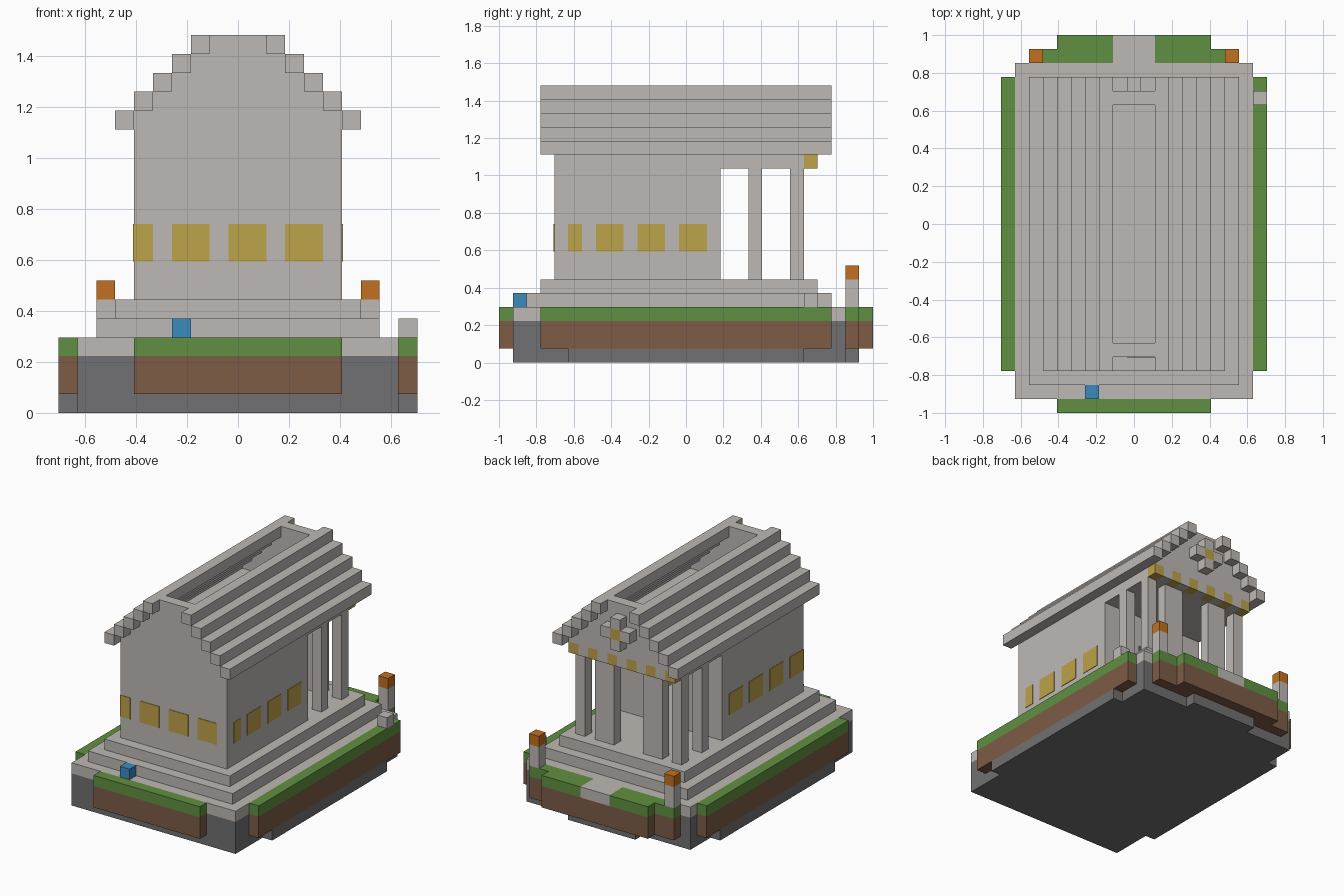
import bpy
import bmesh
from mathutils import Vector

U = 2 / 27                      # one block
CX, CY = 9.5, 13.5              # centre of the block grid

cube = bpy.data.objects.get("Cube")
if cube:
    bpy.data.objects.remove(cube)


def material(name, r, g, b):
    m = bpy.data.materials.new(name)
    m.use_nodes = True
    m.diffuse_color = (r, g, b, 1)
    m.node_tree.nodes["Principled BSDF"].inputs["Base Color"].default_value = (r, g, b, 1)
    return m


pale_stone = material("pale_stone", 0.51, 0.485, 0.46)
dark_stone = material("dark_stone", 0.165, 0.163, 0.168)
grass = material("grass", 0.117, 0.28, 0.052)
soil = material("soil", 0.205, 0.107, 0.062)
gold = material("gold", 0.515, 0.366, 0.068)
flame = material("flame_orange", 0.54, 0.163, 0.015)
water = material("water_blue", 0.044, 0.258, 0.515)


def build(name, mat, *boxes):
    """One object from block boxes given as x, y and z ranges."""
    bm = bmesh.new()
    for xr, yr, zr in boxes:
        lo = Vector((xr[0] - CX, yr[0] - CY, zr[0])) * U
        hi = Vector((xr[1] - CX, yr[1] - CY, zr[1])) * U
        for v in bmesh.ops.create_cube(bm, size=1)["verts"]:
            v.co = (lo + hi) / 2 + v.co * (hi - lo)
    mesh = bpy.data.meshes.new(name)
    bm.to_mesh(mesh)
    bm.free()
    mesh.materials.append(mat)
    obj = bpy.data.objects.new(name, mesh)
    bpy.context.collection.objects.link(obj)


def both(xr, yr, zr):
    """A box and its mirror image across x."""
    return [(xr, yr, zr), ((2 * CX - xr[1], 2 * CX - xr[0]), yr, zr)]


# Foundation with low skirts under the earth banks
build("foundation", dark_stone, ((1, 18), (1, 25), (0, 3)),
      ((6, 13), (25, 26), (0, 1)), *both((0, 1), (5, 22), (0, 1)))
build("foundation_cap", pale_stone, ((1, 18), (1, 25), (3, 4)))

# Earth banks and grass around the foundation
build("earth_banks", soil, ((4, 15), (0, 1), (1, 3)), ((2, 17), (25, 26), (1, 3)),
      ((4, 15), (26, 27), (1, 3)), *both((0, 1), (3, 24), (1, 3)))
build("grass_banks", grass, ((4, 15), (0, 1), (3, 4)),
      *both((0, 1), (3, 24), (3, 4)),
      *both((2, 8), (25, 26), (3, 4)), *both((4, 8), (26, 27), (3, 4)))
build("entrance_path", pale_stone, ((8, 11), (25, 27), (3, 4)))

# Steps
build("lower_step", pale_stone, ((2, 17), (2, 24), (4, 5)))
build("upper_step", pale_stone, ((3, 16), (3, 23), (5, 6)))

# Hall walls with a doorway facing the porch
build("hall_walls", pale_stone, ((4, 15), (4, 5), (6, 14)),
      *both((4, 5), (5, 16), (6, 14)), *both((5, 8), (15, 16), (6, 14)),
      ((8, 11), (15, 16), (11, 14)))
build("ceiling", pale_stone, ((4, 15), (4, 22), (14, 15)))

# Windows as thin plates
T = 0.05
Z = (8, 10)
front = [((a, b), (4 - T, 4), Z) for a, b in ((4 - T, 5), (6, 8), (9, 11), (12, 14))]
sides = []
for a in (4, 7, 10, 13):
    sides.append(((15, 15 + T), (max(a, 5), a + 2), Z))
    sides.append(((4 - T, 4), (a, a + 2), Z))
build("windows", gold, *front, *sides)

# Porch columns
build("corner_columns", pale_stone, *both((4, 5), (21, 22), (6, 14)))
build("inner_columns", pale_stone, *both((6, 8), (21, 22), (6, 14)))
build("rear_columns", pale_stone, *both((4, 5), (18, 19), (6, 14)))

# Frieze of alternating blocks
build("frieze_gold", gold, *[((i, i + 1), (22, 23), (14, 15)) for i in range(4, 15, 2)])
build("frieze_stone", pale_stone, *[((i, i + 1), (22, 23), (14, 15)) for i in range(5, 14, 2)])

# Stepped gables and roof, open along the ridge
gables, beams = [], []
for n in range(5):
    z = (15 + n, 16 + n)
    beams += both((3 + n, 4 + n), (3, 24), z)
    gables += [((4 + n, 15 - n), y, z) for y in ((4, 5), (22, 23))]
build("gables", pale_stone, *gables)
build("roof_beams", pale_stone, *beams)

# Cross ornament on the porch gable
build("ornament_arms", pale_stone, *both((8, 9), (23, 24), (17, 18)),
      ((9, 10), (23, 24), (16, 17)), ((9, 10), (23, 24), (18, 19)))
build("ornament_centre", gold, ((9, 10), (23, 24), (17, 18)))

# Torches, loose stone and water block
build("torch_posts", pale_stone, *both((2, 3), (25, 26), (4, 6)))
build("torch_flames", flame, *both((2, 3), (25, 26), (6, 7)))
build("loose_stone", pale_stone, ((18, 19), (22, 23), (4, 5)))
build("water_block", water, ((6, 7), (1, 2), (4, 5)))
